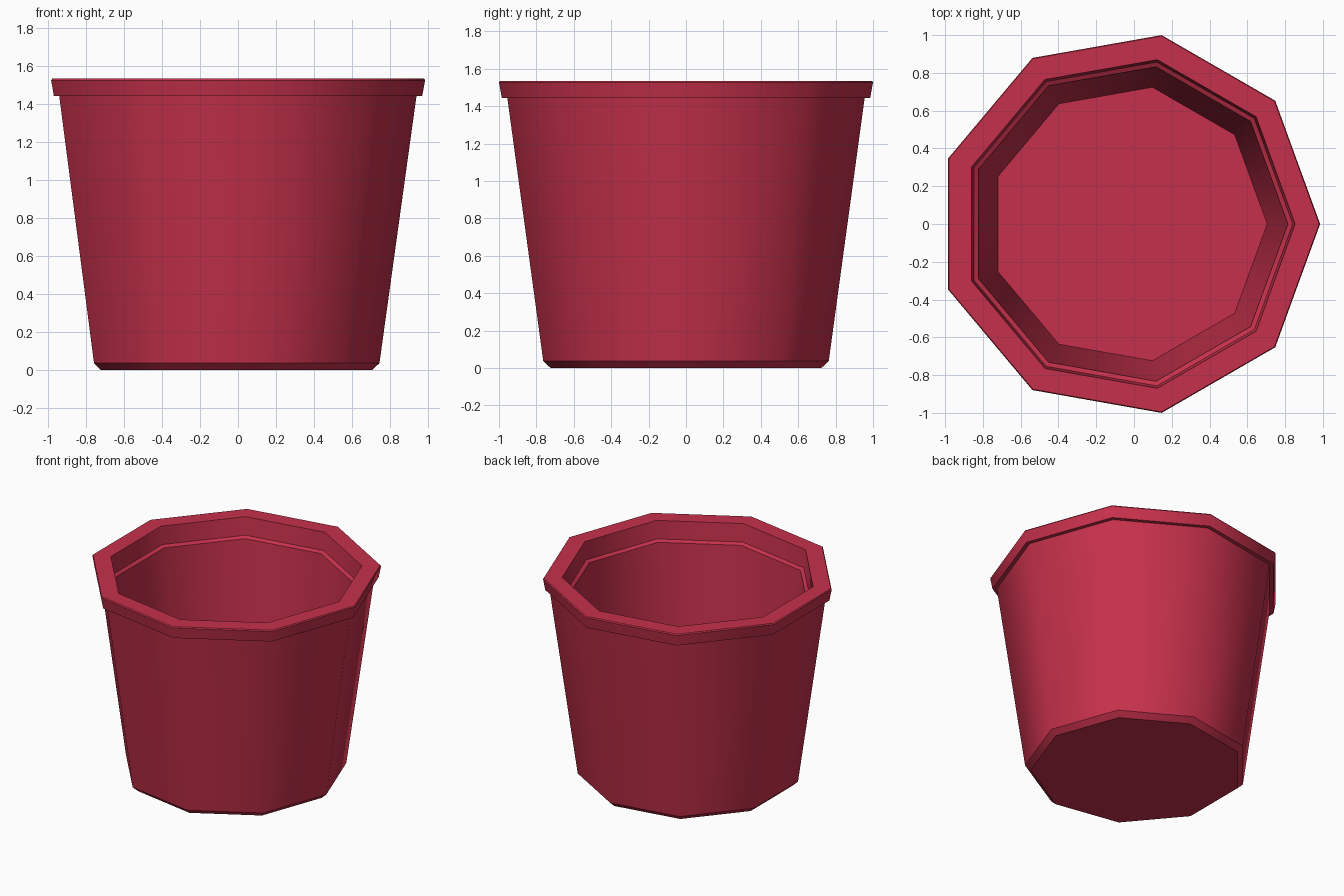
import bpy, bmesh, math

if "Cube" in bpy.data.objects:
    bpy.data.objects.remove(bpy.data.objects["Cube"])

SIDES = 9
AXIS_X = -0.03  # a nine-sided ring is not symmetric in x, so its axis is offset

# (radius at corners, height) from the underside, over the rim, to the inner floor
PROFILE = [
    (0.735, 0.0), (0.775, 0.037), (0.97, 1.444),    # foot chamfer and outer wall
    (1.0, 1.444), (1.0154, 1.527), (1.01, 1.535),   # overhanging rim
    (0.883, 1.535), (0.87, 1.40), (0.845, 1.385),   # inner lip and ledge
    (0.735, 0.035),                                 # inner wall to floor
]

red = bpy.data.materials.new("red plastic")
red.diffuse_color = (0.56, 0.03, 0.07, 1)
red.use_nodes = True
red.node_tree.nodes["Principled BSDF"].inputs["Base Color"].default_value = red.diffuse_color

# pot: rings joined into one closed shell
bm = bmesh.new()
rings = []
for r, z in PROFILE:
    rings.append([bm.verts.new((AXIS_X + r * math.cos(2 * math.pi * i / SIDES),
                                r * math.sin(2 * math.pi * i / SIDES), z))
                  for i in range(SIDES)])
for a, b in zip(rings, rings[1:]):
    for i in range(SIDES):
        j = (i + 1) % SIDES
        bm.faces.new((a[i], a[j], b[j], b[i])).smooth = True

# underside and inner floor
bm.faces.new(rings[0][::-1])
bm.faces.new(rings[-1])
bmesh.ops.recalc_face_normals(bm, faces=bm.faces)

# smooth around the pot, crisp along every horizontal ring
for e in bm.edges:
    if abs(e.verts[0].co.z - e.verts[1].co.z) < 1e-5:
        e.smooth = False

mesh = bpy.data.meshes.new("flower_pot")
bm.to_mesh(mesh)
bm.free()
mesh.materials.append(red)
pot = bpy.data.objects.new("flower_pot", mesh)
bpy.context.collection.objects.link(pot)
